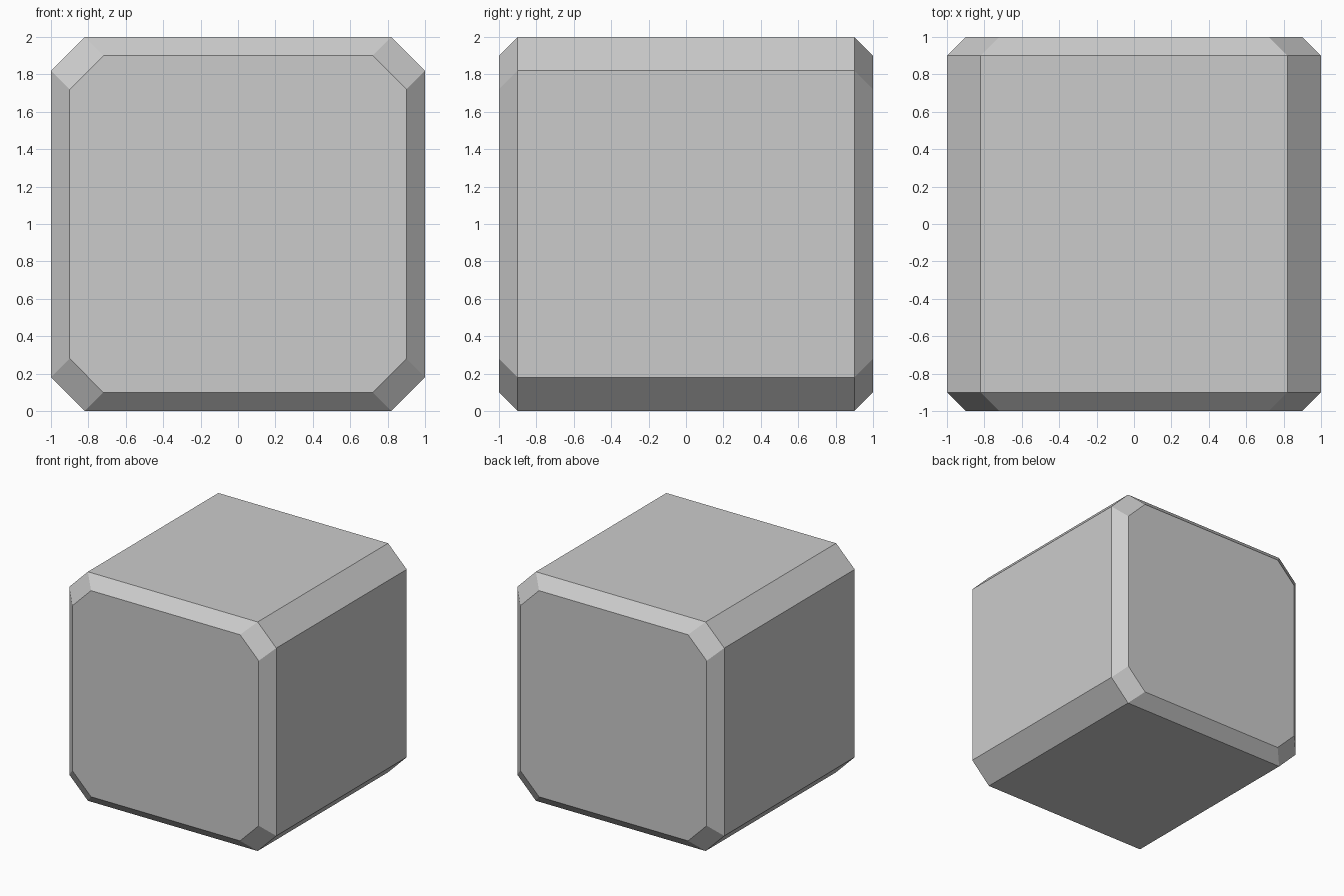
import bpy, bmesh

if "Cube" in bpy.data.objects:
    bpy.data.objects.remove(bpy.data.objects["Cube"])

HALF, CUT, BEVEL = 1.0, 0.18, 0.10


def octagon(bm, y, inset):
    """Ring of a corner-cut square, its corners pulled in diagonally by inset."""
    a, b = HALF - inset, HALF - CUT - inset
    pts = [(b, -a), (a, -b), (a, b), (b, a), (-b, a), (-a, b), (-a, -b), (-b, -a)]
    return [bm.verts.new((x, y, z + HALF)) for x, z in pts]


# Corner-cut block with chamfered front and back rims
bm = bmesh.new()
rings = [octagon(bm, y, inset) for y, inset in
         ((-HALF, BEVEL), (BEVEL - HALF, 0), (HALF - BEVEL, 0), (HALF, BEVEL))]
for r0, r1 in zip(rings, rings[1:]):
    for i in range(8):
        j = (i + 1) % 8
        bm.faces.new((r0[i], r0[j], r1[j], r1[i]))
bm.faces.new(rings[0])
bm.faces.new(rings[-1])
bmesh.ops.recalc_face_normals(bm, faces=bm.faces)

mesh = bpy.data.meshes.new("chamfered_block")
bm.to_mesh(mesh)
bm.free()
block = bpy.data.objects.new("chamfered_block", mesh)
bpy.context.collection.objects.link(block)
